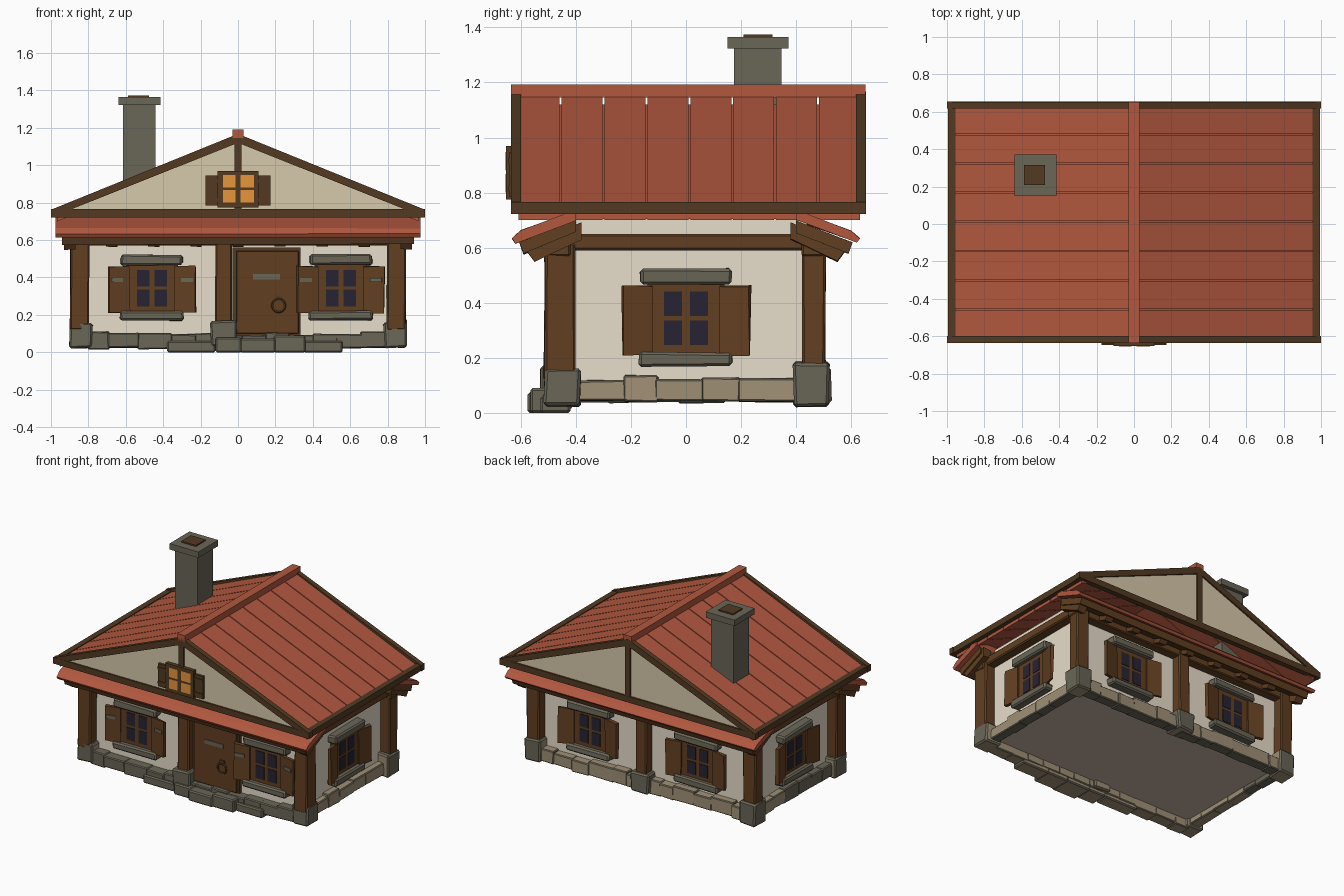
import bpy, bmesh, math, random
from mathutils import Matrix, Vector

if "Cube" in bpy.data.objects:
    bpy.data.objects.remove(bpy.data.objects["Cube"])

random.seed(4)


def mat(name, r, g, b):
    m = bpy.data.materials.new(name)
    lin = [((c / 255 + 0.055) / 1.055) ** 2.4 for c in (r, g, b)]
    m.diffuse_color = (*lin, 1)
    m.use_nodes = True
    m.node_tree.nodes["Principled BSDF"].inputs["Base Color"].default_value = m.diffuse_color
    return m


RED = mat("roof red", 178, 88, 63)
PLASTER = mat("wall plaster", 254, 243, 222)
GABLE = mat("gable beige", 214, 200, 171)
WOOD = mat("timber brown", 98, 63, 33)
TRIM = mat("dark trim", 82, 58, 34)
STONE = mat("stone grey", 106, 102, 87)
TAN = mat("pale stone", 160, 144, 118)
GLASS = mat("dark glass", 38, 36, 50)
AMBER = mat("lit glass", 240, 156, 62)
FLOOR = mat("floor beige grey", 200, 183, 165)
I = Matrix.Identity(4)


def finish(name, bm, material, m=I):
    bm.transform(m)
    bmesh.ops.recalc_face_normals(bm, faces=bm.faces)
    me = bpy.data.meshes.new(name)
    bm.to_mesh(me)
    bm.free()
    me.materials.append(material)
    ob = bpy.data.objects.new(name, me)
    bpy.context.collection.objects.link(ob)
    return ob


def box(name, x0, x1, y0, y1, z0, z1, material, m=I, jit=0.0, bevel=0.0):
    """Box from its limits, optionally with chipped edges and uneven corners."""
    bm = bmesh.new()
    bmesh.ops.create_cube(bm, size=1)
    for v in bm.verts:
        v.co = Vector(((x0 + x1) / 2 + v.co.x * (x1 - x0),
                       (y0 + y1) / 2 + v.co.y * (y1 - y0),
                       (z0 + z1) / 2 + v.co.z * (z1 - z0)))
        v.co += Vector([random.uniform(-jit, jit) for _ in range(3)])
    if bevel:
        bmesh.ops.bevel(bm, geom=bm.edges[:], offset=bevel, segments=1, affect='EDGES')
    return finish(name, bm, material, m)


def prism(name, pts, axis, a, b, material, jit=0.0):
    """Extrude a profile: axis 'y' takes (x,z) points, axis 'x' takes (y,z)."""
    bm = bmesh.new()
    rings = []
    for t in (a, b):
        rings.append([bm.verts.new((p, t, q) if axis == 'y' else (t, p, q)) for p, q in pts])
    bm.faces.new(rings[0])
    bm.faces.new(rings[1])
    for i in range(len(pts)):
        j = (i + 1) % len(pts)
        bm.faces.new((rings[0][i], rings[0][j], rings[1][j], rings[1][i]))
    for v in bm.verts:
        v.co.z += random.uniform(-jit, jit)
    return finish(name, bm, material)


def pale_underside(ob):
    """Stone faces turned down or toward the house centre take the pale colour."""
    ob.data.materials.append(TAN)
    for f in ob.data.polygons:
        n, c = f.normal, f.center
        inward = (abs(n.x) > 0.8 and n.x * c.x < 0 and abs(c.x) > 0.76) or (n.y * c.y < 0 and abs(n.y) > 0.8)
        if n.z < -0.8 or inward:
            f.material_index = 1


def place(x, y, deg):
    return Matrix.Translation((x, y, 0)) @ Matrix.Rotation(math.radians(deg), 4, 'Z')


# ---- house body
box("plaster_walls", -0.82, 0.82, -0.44, 0.44, 0.09, 0.72, PLASTER)
box("floor", -0.81, 0.81, -0.43, 0.43, 0.075, 0.1, FLOOR)

# ---- corner and middle posts with stone footings
for sx in (-1, 1):
    for sy, (y0, y1), (f0, f1), ft in ((-1, (-0.515, -0.405), (-0.515, -0.385), 0.16),
                                       (1, (0.42, 0.505), (0.39, 0.52), 0.185)):
        xs = sorted((sx * 0.795, sx * 0.895))
        fx = sorted((sx * 0.78, sx * 0.9))
        box("corner_post", *xs, y0, y1, 0.12, 0.62, WOOD, jit=0.004, bevel=0.008)
        pale_underside(box("corner_footing", *fx, f0, f1, 0.025, ft, STONE, jit=0.005, bevel=0.01))
for name, x, y in (("front", -0.078, -0.46), ("back", 0.0, 0.46)):
    box(name + "_middle_post", x - 0.044, x + 0.044, y - 0.045, y + 0.045, 0.12, 0.62, WOOD, jit=0.004, bevel=0.008)
    pale_underside(box(name + "_middle_footing", x - 0.068, x + 0.068, y - 0.065, y + 0.065, 0.03, 0.17,
                       STONE, jit=0.006, bevel=0.01))


# ---- stone courses along the wall feet
def course(name, length, z0, z1, depth, m):
    t = -length / 2
    while t < length / 2 - 0.01:
        w = min(random.uniform(0.1, 0.19), length / 2 - t)
        if length / 2 - t - w < 0.06:
            w = length / 2 - t
        pale_underside(box(name, t - 0.005, t + w + 0.005, -depth - random.uniform(0, 0.012), 0.025,
                           z0 + random.uniform(-0.006, 0.006), z1 + random.uniform(-0.012, 0.012),
                           STONE, m, 0.003, 0.006))
        t += w


course("front_stone", 1.6, 0.02, 0.1, 0.06, place(0, -0.44, 0))
course("back_stone", 1.6, 0.035, 0.125, 0.05, place(0, 0.44, 180))
course("right_stone", 0.8, 0.04, 0.13, 0.04, place(0.82, 0, 90))
course("left_stone", 0.8, 0.04, 0.13, 0.04, place(-0.82, 0, -90))
for x0, x1, y, z1 in ((-0.38, -0.12, -0.52, 0.06), (-0.12, 0.02, -0.55, 0.08), (0.01, 0.2, -0.575, 0.075),
                      (0.19, 0.36, -0.565, 0.09), (0.35, 0.56, -0.53, 0.06)):
    pale_underside(box("door_step_stone", x0, x1, y, -0.42, 0.0, z1, STONE, bevel=0.008))

# ---- door
box("door_frame", -0.03, 0.335, -0.462, -0.43, 0.08, 0.56, TRIM)
box("door", -0.008, 0.325, -0.482, -0.45, 0.1, 0.542, WOOD, bevel=0.003)
box("door_plaque", 0.08, 0.225, -0.487, -0.48, 0.39, 0.418, STONE)
box("knocker_plate", 0.2, 0.235, -0.49, -0.48, 0.275, 0.305, TRIM)
bpy.ops.mesh.primitive_torus_add(major_radius=0.034, minor_radius=0.007, major_segments=12, minor_segments=5,
                                 location=(0.217, -0.489, 0.25), rotation=(math.pi / 2, 0, 0))
bpy.context.object.name = "door_knocker"
bpy.context.object.data.materials.append(TRIM)


# ---- shuttered windows, modelled facing -y against a wall at y = 0
def window(name, m, plates=False):
    box(name + "_frame", -0.14, 0.14, -0.03, 0.01, 0.215, 0.475, WOOD, m)
    for x0, x1 in ((-0.08, -0.014), (0.014, 0.08)):
        for z0, z1 in ((0.246, 0.335), (0.352, 0.44)):
            box(name + "_pane", x0, x1, -0.034, -0.028, z0, z1, GLASS, m)
    for s in (-1, 1):
        hinge = m @ Matrix.Translation((s * 0.12, -0.028, 0)) @ Matrix.Rotation(math.radians(-s * 12), 4, 'Z')
        xs = sorted((s * 0.003, s * 0.115))
        box(name + "_shutter", *xs, -0.014, 0.008, 0.21, 0.46, WOOD, hinge, 0.004)
        if plates:
            box(name + "_hinge_plate", *sorted((s * 0.04, s * 0.105)), -0.021, -0.013, 0.375, 0.398, STONE, hinge)
    box(name + "_lintel", -0.165, 0.165, -0.062, 0.01, 0.468, 0.523, STONE, m, 0.005, 0.01)
    box(name + "_sill", -0.172, 0.17, -0.065, 0.01, 0.17, 0.222, STONE, m, 0.005, 0.01)


window("front_left_window", place(-0.46, -0.44, 0), True)
window("front_right_window", place(0.55, -0.44, 0), True)
window("back_left_window", place(-0.42, 0.44, 180))
window("back_right_window", place(0.42, 0.44, 180))
window("right_window", place(0.82, 0, 90))
window("left_window", place(-0.82, 0, -90))

# ---- wall-top beams, rafters and the small tiled eaves front and back
for s in (-1, 1):
    box("side_beam", *sorted((s * 0.8, s * 0.885)), -0.48, 0.48, 0.59, 0.65, WOOD, bevel=0.008)
    box("wall_plate", -0.9, 0.9, *sorted((s * 0.42, s * 0.5)), 0.57, 0.64, WOOD, bevel=0.006)
    prism("eave_board", [(s * 0.40, 0.70), (s * 0.605, 0.62), (s * 0.59, 0.575), (s * 0.40, 0.655)],
          'x', -0.94, 0.94, WOOD, 0.004)
    for i in range(9):
        x = -0.9 + i * 0.225
        drop = 0.0 if i in (0, 8) else 0.015
        prism("rafter", [(s * 0.38, 0.69), (s * 0.59, 0.605), (s * 0.55, 0.55 + drop), (s * 0.38, 0.63)],
              'x', x - 0.03, x + 0.03, WOOD, 0.003)
    prism("eave_tiles", [(s * 0.40, 0.735), (s * 0.60, 0.662), (s * 0.632, 0.632), (s * 0.62, 0.617), (s * 0.40, 0.70)],
          'x', -0.975, 0.975, RED, 0.004)

# ---- main roof: planks over an underlay on each slope, ridge cap, side trim
for s in (-1, 1):
    for i in range(8):
        y = -0.612 + i * 0.156
        prism("roof_plank", [(0, 1.16), (s * 0.965, 0.755), (s * 0.965, 0.70), (0, 1.105)],
              'y', y + 0.0035, y + 0.1525, RED)
    prism("roof_underlay", [(s * 0.03, 1.12), (s * 0.96, 0.727), (s * 0.96, 0.705), (s * 0.03, 1.098)],
          'y', -0.6, 0.62, RED)
    box("eave_trim", *sorted((s * 0.955, s * 0.995)), -0.632, 0.652, 0.722, 0.765, TRIM)
box("ridge_cap", -0.03, 0.03, -0.635, 0.652, 1.145, 1.192, RED)

# ---- gable ends
for name, y0, y1, p in (("front", -0.635, -0.6, -0.62), ("back", 0.618, 0.653, 0.637)):
    prism(name + "_gable_panel", [(-0.97, 0.735), (0.97, 0.735), (0, 1.145)], 'y', p - 0.005, p + 0.005, GABLE)
    box(name + "_tie_beam", -1, 1, y0 - 0.001, y1 + 0.001, 0.722, 0.765, TRIM)
    box(name + "_king_post", -0.02, 0.02, y0, y1, 0.75, 1.14, TRIM)
    for s in (-1, 1):
        prism(name + "_rake_beam", [(0, 1.168), (s * 0.998, 0.763), (s * 0.998, 0.722), (0, 1.12)], 'y', y0, y1, TRIM)

# ---- lit attic window on the front gable
box("attic_frame", -0.11, 0.11, -0.653, -0.62, 0.775, 0.97, TRIM)
for x0, x1 in ((-0.08, -0.014), (0.014, 0.086)):
    for z0, z1 in ((0.8, 0.867), (0.88, 0.947)):
        box("attic_pane", x0, x1, -0.655, -0.65, z0, z1, AMBER)
for s in (-1, 1):
    box("attic_shutter", *sorted((s * 0.11, s * 0.175)), -0.642, -0.62, 0.785, 0.945, TRIM)
    for z in (0.815, 0.915):
        box("attic_shutter_batten", *sorted((s * 0.11, s * 0.175)), -0.647, -0.64, z - 0.008, z + 0.008, TRIM)

# ---- chimney
box("chimney_stack", -0.615, -0.44, 0.175, 0.347, 0.84, 1.33, STONE)
box("chimney_cap", -0.64, -0.415, 0.15, 0.372, 1.323, 1.365, STONE)
box("chimney_flue", -0.588, -0.475, 0.208, 0.315, 1.35, 1.374, TRIM)
